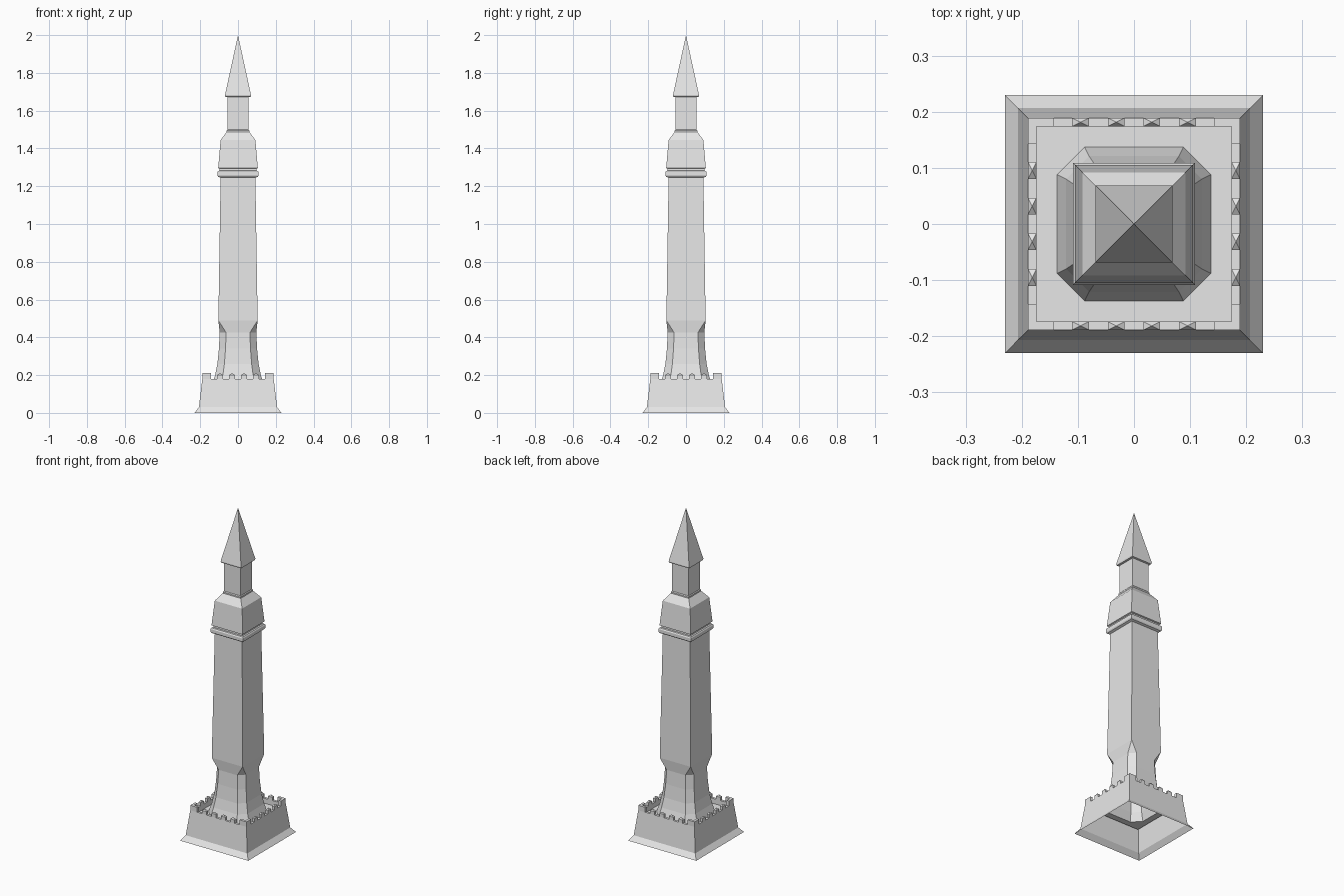
import bpy, bmesh
from mathutils import Matrix, Vector
from math import pi

if "Cube" in bpy.data.objects:
    bpy.data.objects.remove(bpy.data.objects["Cube"])

stone = bpy.data.materials.new("pale_stone")
stone.use_nodes = True
colour = (0.8, 0.8, 0.8, 1)
stone.diffuse_color = colour
stone.node_tree.nodes["Principled BSDF"].inputs["Base Color"].default_value = colour


def finish(name, bm):
    bmesh.ops.remove_doubles(bm, verts=bm.verts, dist=0.0001)
    mesh = bpy.data.meshes.new(name)
    bm.to_mesh(mesh)
    bm.free()
    mesh.materials.append(stone)
    obj = bpy.data.objects.new(name, mesh)
    bpy.context.collection.objects.link(obj)
    return obj


def loft(name, rings):
    """Rings are (depth, flat half width, height): a square with cut corners."""
    bm = bmesh.new()
    rows = []
    for d, w, z in rings:
        row = []
        for side in range(4):
            turn = Matrix.Rotation(side * pi / 2, 3, "Z")
            row += [bm.verts.new(turn @ Vector((x, -d, z))) for x in (-w, w)]
        rows.append(row)
    for low, high in zip(rows, rows[1:]):
        for i in range(8):
            j = (i + 1) % 8
            bm.faces.new((low[i], low[j], high[j], high[i]))
    bmesh.ops.remove_doubles(bm, verts=bm.verts, dist=0.0001)
    bmesh.ops.dissolve_degenerate(bm, dist=0.0001, edges=bm.edges)
    return finish(name, bm)


def square(name, profile):
    return loft(name, [(d, d, z) for d, z in profile])


# Hollow base with a flared skirt, wall walk and sunken deck
DECK, WALK, TOP = 0.15, 0.18, 0.21
OUT, IN = 0.189, 0.174
loft("base", [(d, d, z) for d, z in
              ((0.23, 0), (0.207, 0.03), (OUT, WALK), (IN, WALK), (IN, DECK))]
     + [(0.137, 0.088, DECK)])

# Buttressed foot: cut corners that run out to points at the shaft corners
loft("tower_foot", [(0.137, 0.088, DECK), (0.121, 0.08, 0.2), (0.109, 0.072, 0.26),
                    (0.101, 0.066, 0.34), (0.097, 0.063, 0.425), (0.104, 0.104, 0.49)])

# Shaft, collar, upper block, lantern and spire
square("shaft", [(0.104, 0.49), (0.092, 1.245)])
square("collar", [(0.092, 1.245), (0.105, 1.25), (0.109, 1.257), (0.109, 1.274),
                  (0.105, 1.281), (0.097, 1.283), (0.097, 1.293)])
square("upper_block", [(0.097, 1.293), (0.105, 1.296), (0.092, 1.445), (0.06, 1.487)])
square("lantern", [(0.06, 1.487), (0.06, 1.495), (0.056, 1.5), (0.056, 1.672)])
square("spire", [(0.056, 1.672), (0.067, 1.674), (0.069, 1.682), (0, 2)])


# Battlements: square corner blocks and pointed merlons on each side
def merlon(bm, turn, x0, x1, top, pointed):
    def ring(z):
        return [bm.verts.new(turn @ Vector(p)) for p in
                ((x0, -OUT, z), (x1, -OUT, z), (x1, -IN, z), (x0, -IN, z))]
    low, high = ring(WALK), ring(top)
    for i in range(4):
        j = (i + 1) % 4
        bm.faces.new((low[i], low[j], high[j], high[i]))
    if pointed:
        tip = bm.verts.new(turn @ Vector(((x0 + x1) / 2, -(OUT + IN) / 2, TOP)))
        for i in range(4):
            bm.faces.new((high[i], high[(i + 1) % 4], tip))
    else:
        bm.faces.new(high)


bm = bmesh.new()
for side in range(4):
    turn = Matrix.Rotation(side * pi / 2, 3, "Z")
    merlon(bm, turn, -OUT, -0.143, TOP, False)
    merlon(bm, turn, 0.143, IN, TOP, False)
    for k in range(4):
        x = (k - 1.5) * 0.0635
        merlon(bm, turn, x - 0.015, x + 0.015, 0.2, True)
finish("battlements", bm)
